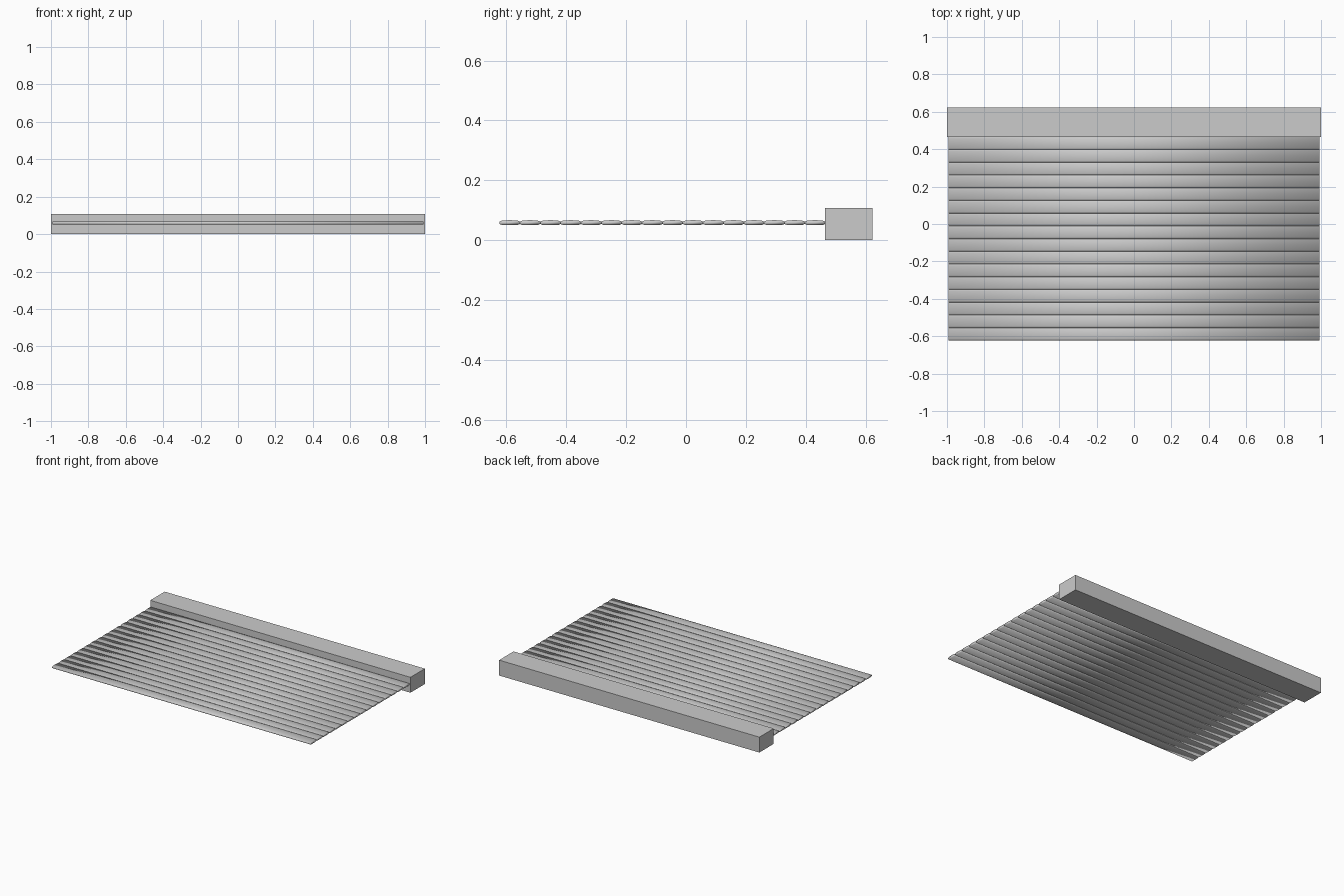
import bpy, bmesh

if "Cube" in bpy.data.objects:
    bpy.data.objects.remove(bpy.data.objects["Cube"])


def new_object(name, bm):
    bmesh.ops.recalc_face_normals(bm, faces=bm.faces[:])
    mesh = bpy.data.meshes.new(name)
    bm.to_mesh(mesh)
    bm.free()
    ob = bpy.data.objects.new(name, mesh)
    bpy.context.collection.objects.link(ob)
    return ob


# Shutter housing along the back
bm = bmesh.new()
bmesh.ops.create_cube(bm, size=1)
for v in bm.verts:
    v.co.x *= 2
    v.co.y = v.co.y * 0.158 + 0.544
    v.co.z = v.co.z * 0.107 + 0.0535
new_object("shutter_housing", bm)

# Slat curtain: shallow crowned bars, side by side, smooth shaded
COUNT = 16
Y_FRONT, Y_BACK = -0.623, 0.465
PITCH = (Y_BACK - Y_FRONT) / COUNT
HALF = PITCH / 2
PROFILE = [(-1, 0.054), (-0.75, 0.0505), (0.75, 0.0505), (1, 0.054),
           (1, 0.062), (0.75, 0.0655), (0, 0.067), (-0.75, 0.0655), (-1, 0.062)]

for i in range(COUNT):
    yc = Y_FRONT + (i + 0.5) * PITCH
    bm = bmesh.new()
    ends = [[bm.verts.new((x, yc + u * HALF, z)) for u, z in PROFILE]
            for x in (-0.992, 0.992)]
    n = len(PROFILE)
    for k in range(n):
        m = (k + 1) % n
        bm.faces.new((ends[0][k], ends[0][m], ends[1][m], ends[1][k]))
    bm.faces.new(ends[0])
    bm.faces.new(ends[1])
    for f in bm.faces:
        f.smooth = True
    new_object(f"slat_{i + 1:02d}", bm)
